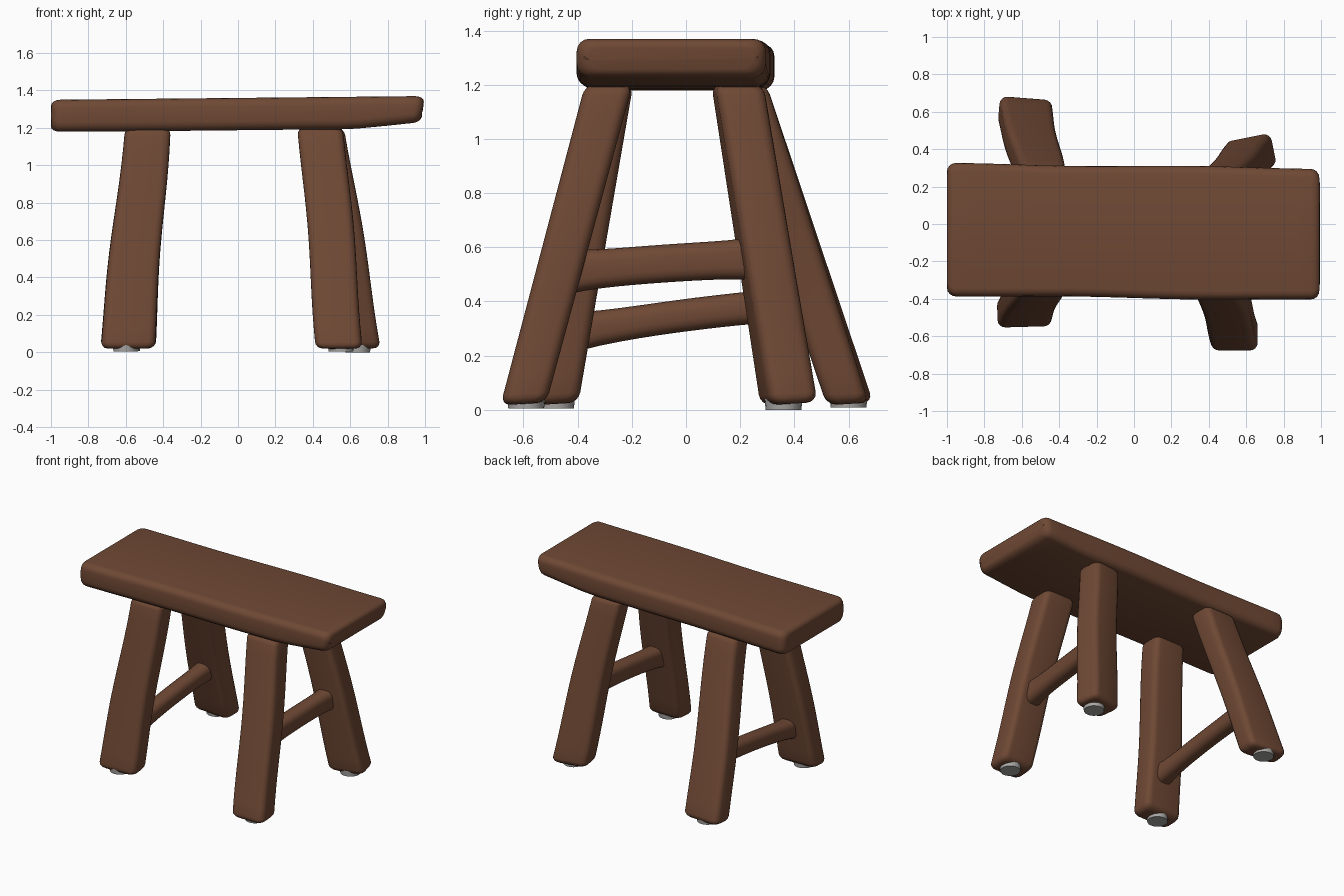
import bpy, bmesh, math
from mathutils import Vector

if "Cube" in bpy.data.objects:
    bpy.data.objects.remove(bpy.data.objects["Cube"])


def material(name, rgb):
    m = bpy.data.materials.new(name)
    m.diffuse_color = (*rgb, 1)
    m.use_nodes = True
    m.node_tree.nodes["Principled BSDF"].inputs["Base Color"].default_value = m.diffuse_color
    return m


WOOD = material("brown wood", (0.16, 0.066, 0.035))
PAD = material("grey pad", (0.4, 0.39, 0.38))


def rounded_rect(hu, hv, r, turn=0.0, steps=5):
    """Outline of a rounded rectangle, optionally turned (radians)."""
    r = min(r, hu * 0.98, hv * 0.98)
    pts = []
    for q, (su, sv) in enumerate([(1, 1), (-1, 1), (-1, -1), (1, -1)]):
        for k in range(steps):
            a = math.pi / 2 * (q + k / (steps - 1))
            u = su * (hu - r) + r * math.cos(a)
            v = sv * (hv - r) + r * math.sin(a)
            pts.append((u * math.cos(turn) - v * math.sin(turn),
                        u * math.sin(turn) + v * math.cos(turn)))
    return pts


def finish(name, bm, mat, angle=50):
    bmesh.ops.recalc_face_normals(bm, faces=bm.faces)
    me = bpy.data.meshes.new(name)
    bm.to_mesh(me)
    bm.free()
    ob = bpy.data.objects.new(name, me)
    bpy.context.collection.objects.link(ob)
    me.materials.append(mat)
    bpy.ops.object.select_all(action='DESELECT')
    ob.select_set(True)
    bpy.context.view_layer.objects.active = ob
    bpy.ops.object.shade_smooth_by_angle(angle=math.radians(angle))
    return ob


def loft(name, section, n, end_r, mat=WOOD):
    """section(t, inset) -> ring of points; both ends are rounded over end_r (in t)."""
    stations = []
    arc = [math.pi / 2 * k / 4 for k in range(5)]
    for a in arc:
        stations.append((end_r[0] * (1 - math.sin(a)), end_r[1] * (1 - math.cos(a))))
    ts = [(s, i) for s, i in reversed([(end_r[0] * (1 - math.cos(a)),
                                        end_r[1] * (1 - math.sin(a))) for a in arc])]
    ts.reverse()
    mid = [(end_r[0] + (1 - 2 * end_r[0]) * k / n, 0) for k in range(1, n)]
    tail = [(1 - s, i) for s, i in reversed(ts)]
    bm = bmesh.new()
    rings = [[bm.verts.new(p) for p in section(t, i)] for t, i in ts + mid + tail]
    for a, b in zip(rings, rings[1:]):
        for k in range(len(a)):
            j = (k + 1) % len(a)
            bm.faces.new((a[k], a[j], b[j], b[k]))
    bm.faces.new(rings[0])
    bm.faces.new(rings[-1])
    return finish(name, bm, mat)


def mix(a, b, t):
    return a + (b - a) * t


# Seat: a thick, slightly uneven plank with a bellied underside
def seat_section(t, inset):
    x = mix(-1, 1, t)
    cy = mix(-0.03, -0.055, t)
    hy = 0.353 + 0.004 * math.sin(5 * x) - inset
    top = mix(1.35, 1.37, t)
    low = mix(1.16, 1.178, t) + 0.035 * max(0, t - 0.8) / 0.2
    cz, hz = (top + low) / 2, (top - low) / 2 - inset * 0.7
    ring = []
    for u, v in rounded_rect(hy, hz, 0.045):
        z, edge = cz + v, min(1, abs(u) / 0.36)
        if v < 0:
            z += 0.025 * edge ** 2                      # belly
        else:                                            # worn hollow near the right end
            z -= 0.014 * math.exp(-((u + 0.05) / 0.1) ** 2) * max(0, t - 0.85) / 0.15
        dent = 0.02 * math.exp(-((u + 0.02) / 0.12) ** 2) * max(0, t - 0.93) / 0.07
        lean = 0.012 * (v / 0.1) * max(0, t - 0.9) / 0.1
        ring.append((x - dent + lean - 0.012 * max(0, t - 0.9) / 0.1, cy + u, z))
    return ring


loft("seat", seat_section, 24, (0.025, 0.045))


# Legs: (top centre, bottom centre, top half sizes, bottom half sizes, top turn, bottom turn)
LEGS = {
    "front_left_leg": ((-0.485, -0.28), (-0.595, -0.478), (0.122, 0.085), (0.145, 0.078), 0, 0.03),
    "front_right_leg": ((0.445, -0.285), (0.545, -0.60), (0.122, 0.088), (0.125, 0.085), 0, 0.0),
    "back_left_leg": ((-0.485, 0.21), (-0.59, 0.605), (0.12, 0.088), (0.142, 0.078), 0, -0.08),
    "back_right_leg": ((0.46, 0.19), (0.635, 0.38), (0.108, 0.09), (0.125, 0.09), 0.1, 0.2),
}


def leg(name, top, bottom, size_top, size_bottom, turn_top, turn_bottom):
    def section(t, inset):
        wob = 0.006 * math.sin(7 * t + 9 * top[0])
        cx, cy = mix(bottom[0], top[0], t) + wob, mix(bottom[1], top[1], t)
        hx = mix(size_bottom[0], size_top[0], t) - inset
        hy = mix(size_bottom[1], size_top[1], t) - inset
        turn = mix(turn_bottom, turn_top, t)
        return [(cx + u, cy + v, mix(0.022, 1.20, t) + 0.06 * v * (1 - t))
                for u, v in rounded_rect(hx, hy, 0.04, turn)]
    loft(name, section, 14, (0.032, 0.035))


for name, spec in LEGS.items():
    leg(name, *spec)


# Stretchers: rails joining each front leg to the back leg on its side
def stretcher(name, start, end, hx, hz, flare, arch):
    a, b = Vector(start), Vector(end)

    def section(t, inset):
        c = a.lerp(b, t)
        c.z += arch * math.sin(math.pi * t)
        grow = flare * (abs(2 * t - 1) ** 4)
        return [(c.x + u, c.y, c.z + v)
                for u, v in rounded_rect(hx + grow - inset, hz + grow - inset, 0.045)]
    loft(name, section, 12, (0.03, 0.02))


stretcher("right_stretcher", (0.51, -0.45, 0.508), (0.55, 0.29, 0.56), 0.055, 0.07, 0.014, 0.006)
stretcher("left_stretcher", (-0.56, -0.42, 0.285), (-0.55, 0.50, 0.40), 0.055, 0.06, 0.014, 0.012)


# Foot pads: small flat discs under the legs
def pad(name, x, y, z=0.0):
    bm = bmesh.new()
    bmesh.ops.create_cone(bm, cap_ends=True, segments=20, radius1=0.066, radius2=0.07, depth=0.04)
    bmesh.ops.translate(bm, verts=bm.verts, vec=(x, y, z + 0.02))
    finish(name, bm, PAD, 30)


pad("front_left_pad", -0.60, -0.48, 0.004)
pad("front_right_pad", 0.55, -0.59, 0.004)
pad("back_left_pad", -0.59, 0.60, 0.008)
pad("back_right_pad", 0.64, 0.36)
